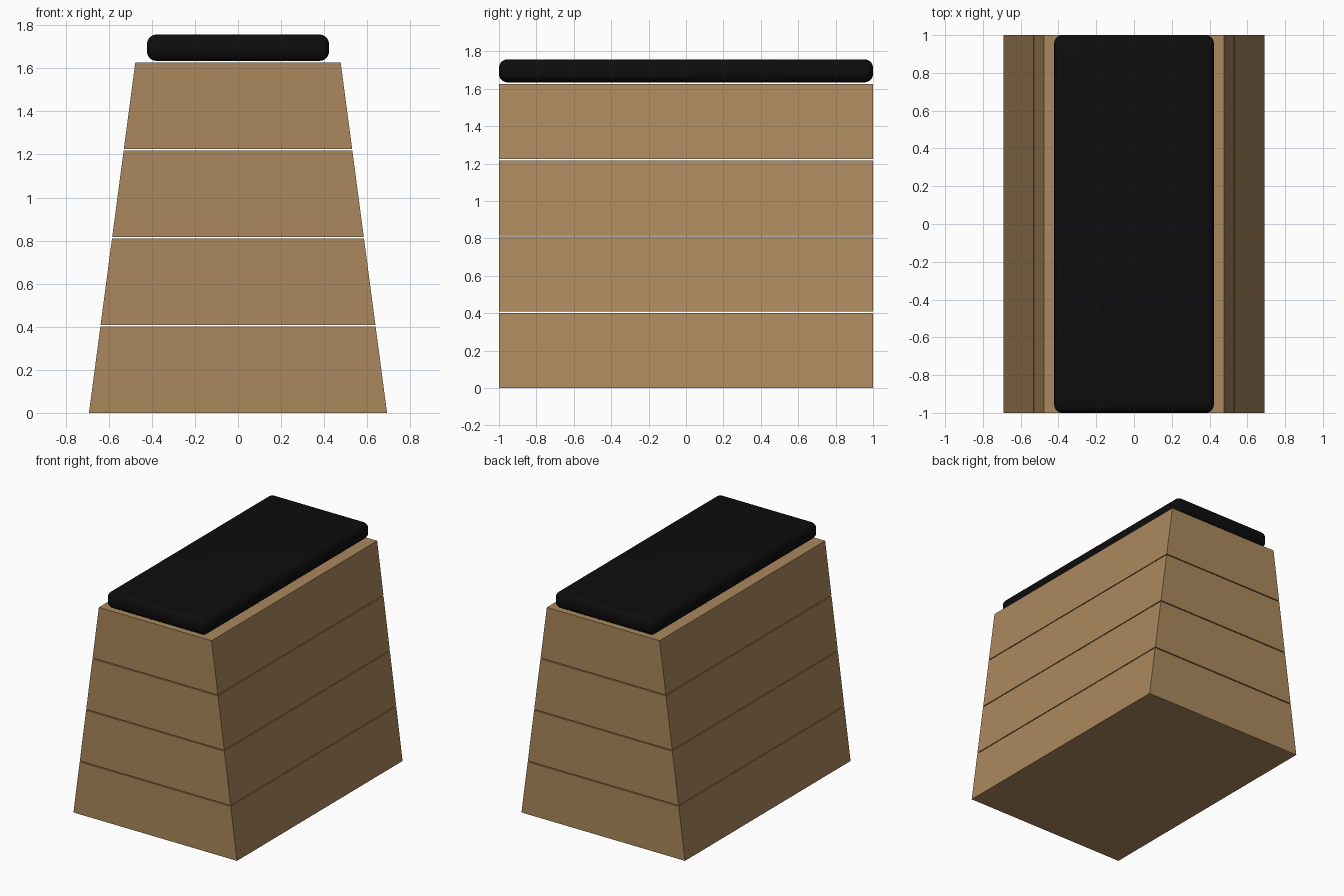
import bpy
import bmesh

cube = bpy.data.objects.get("Cube")
if cube:
    bpy.data.objects.remove(cube, do_unlink=True)


def make_material(name, rgb, roughness):
    mat = bpy.data.materials.new(name)
    mat.use_nodes = True
    colour = (*rgb, 1.0)
    mat.diffuse_color = colour
    shader = mat.node_tree.nodes["Principled BSDF"]
    shader.inputs["Base Color"].default_value = colour
    shader.inputs["Roughness"].default_value = roughness
    return mat


def tapered_box(name, z0, z1, half0, half1, half_y, mat):
    """Box whose half width in x goes from half0 at z0 to half1 at z1."""
    bm = bmesh.new()
    bmesh.ops.create_cube(bm, size=2)
    for v in bm.verts:
        top = v.co.z > 0
        v.co.x *= half1 if top else half0
        v.co.y *= half_y
        v.co.z = z1 if top else z0
    mesh = bpy.data.meshes.new(name)
    bm.to_mesh(mesh)
    bm.free()
    mesh.materials.append(mat)
    obj = bpy.data.objects.new(name, mesh)
    bpy.context.collection.objects.link(obj)
    return obj


wood = make_material("light wood", (0.41, 0.25, 0.11), 0.6)
leather = make_material("black leather", (0.004, 0.004, 0.004), 0.6)

BASE_HALF, TOP_HALF, TOP_Z = 0.692, 0.477, 1.626
SECTIONS, GAP = 4, 0.007
PITCH = (TOP_Z + GAP) / SECTIONS


def half_width(z):
    return BASE_HALF + (TOP_HALF - BASE_HALF) * z / TOP_Z


# Stacked wooden sections with thin gaps between them
for i in range(SECTIONS):
    z0 = i * PITCH
    z1 = z0 + PITCH - GAP
    tapered_box(f"box_section_{i + 1}", z0, z1,
                half_width(z0), half_width(z1), 1.0, wood)

# Rounded padded top
pad = tapered_box("top_pad", 1.634, 1.757, 0.423, 0.423, 1.0, leather)
bevel = pad.modifiers.new("rounded edges", "BEVEL")
bevel.width = 0.045
bevel.segments = 5
bpy.context.view_layer.objects.active = pad
pad.select_set(True)
bpy.ops.object.modifier_apply(modifier=bevel.name)
bpy.ops.object.shade_smooth_by_angle()
